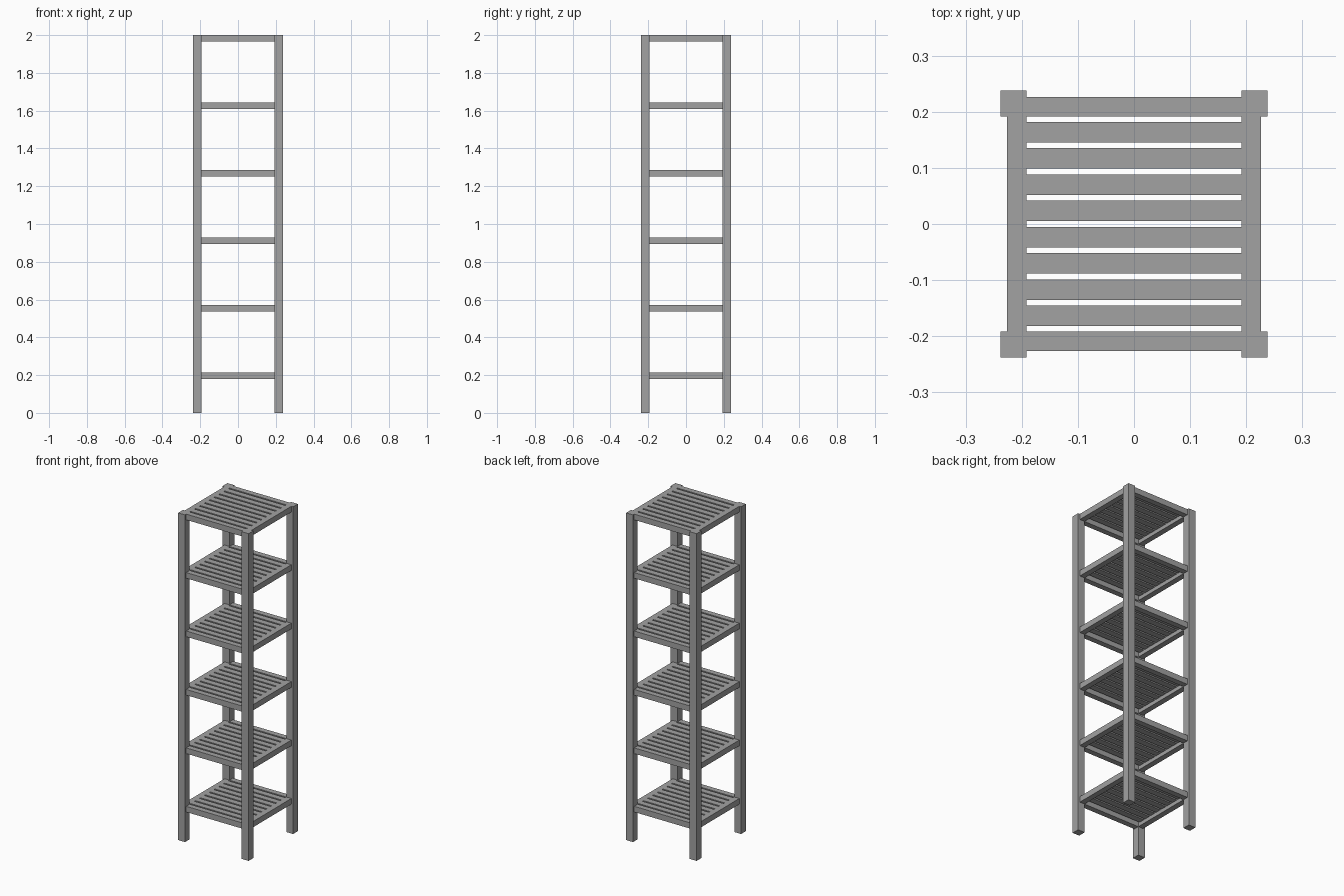
import bpy

old = bpy.data.objects.get("Cube")
if old:
    bpy.data.objects.remove(old, do_unlink=True)

# Single grey finish
grey = bpy.data.materials.new("plain grey")
grey.use_nodes = True
colour = (0.36, 0.36, 0.36, 1)
grey.diffuse_color = colour
grey.node_tree.nodes["Principled BSDF"].inputs["Base Color"].default_value = colour


def box(name, low, high):
    """Axis-aligned box between two corners."""
    centre = [(a + b) / 2 for a, b in zip(low, high)]
    bpy.ops.mesh.primitive_cube_add(size=1, location=centre)
    part = bpy.context.object
    part.name = name
    part.scale = [b - a for a, b in zip(low, high)]
    bpy.ops.object.transform_apply(location=False, rotation=False, scale=True)
    part.data.materials.append(grey)
    return part


HEIGHT = 2.0
POST_IN, POST_OUT = 0.192, 0.238
RAIL_OUT = 0.226
RAIL_DEPTH = 0.035
SLAT_DEPTH = 0.012
SHELVES, LOWEST_TOP = 6, 0.214
SLATS, GAP = 8, 0.01

# Corner posts
for side, sx in (("right", -1), ("left", 1)):
    for end, sy in (("front", -1), ("back", 1)):
        xs = sorted((sx * POST_IN, sx * POST_OUT))
        ys = sorted((sy * POST_IN, sy * POST_OUT))
        box(f"{end}_{side}_post", (xs[0], ys[0], 0), (xs[1], ys[1], HEIGHT))

# Shelves: a four-rail frame with thin slats set flush with its top
slat_width = (2 * POST_IN - (SLATS + 1) * GAP) / SLATS
for n in range(SHELVES):
    top = LOWEST_TOP + n * (HEIGHT - LOWEST_TOP) / (SHELVES - 1)
    bottom = top - RAIL_DEPTH
    for low_name, high_name, along_x in (("front", "back", True), ("right", "left", False)):
        for name, s in ((low_name, -1), (high_name, 1)):
            a, b = sorted((s * POST_IN, s * RAIL_OUT))
            if along_x:
                low, high = (-POST_IN, a, bottom), (POST_IN, b, top)
            else:
                low, high = (a, -POST_IN, bottom), (b, POST_IN, top)
            box(f"shelf_{n + 1}_{name}_rail", low, high)
    for i in range(SLATS):
        y = -POST_IN + GAP + i * (slat_width + GAP)
        box(f"shelf_{n + 1}_slat_{i + 1}",
            (-POST_IN, y, top - SLAT_DEPTH), (POST_IN, y + slat_width, top))
